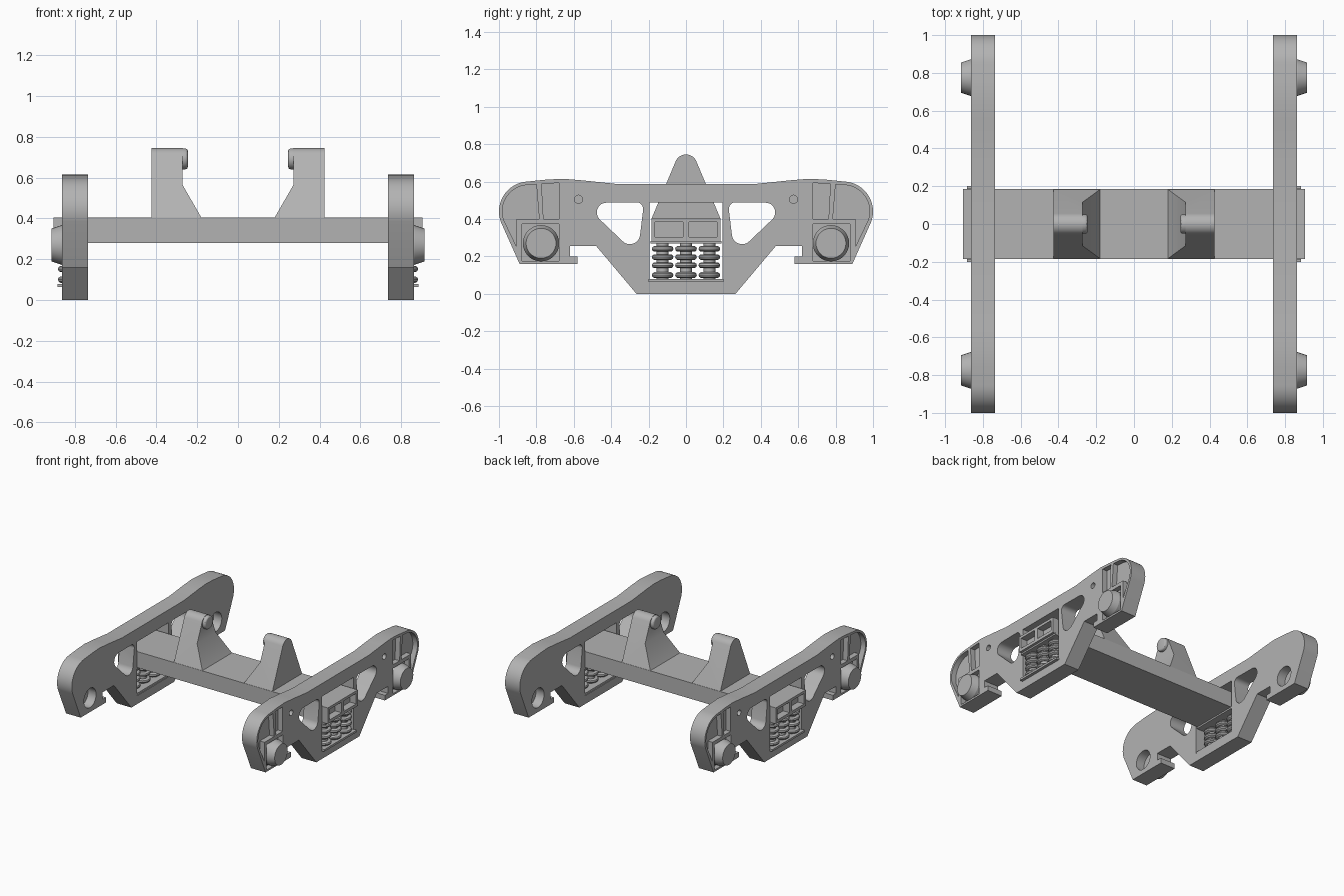
import bpy, bmesh, math
from mathutils import Vector, geometry

if "Cube" in bpy.data.objects:
    bpy.data.objects.remove(bpy.data.objects["Cube"], do_unlink=True)

steel = bpy.data.materials.new("cast grey")
steel.use_nodes = True
grey = (0.45, 0.45, 0.45, 1)
steel.diffuse_color = grey
steel.node_tree.nodes["Principled BSDF"].inputs["Base Color"].default_value = grey


def prism(bm, pts, a, b, axis="x"):
    """Extrude a (y, z) profile along x, or an (x, z) profile along y."""
    def place(p, t):
        return (t, p[0], p[1]) if axis == "x" else (p[0], t, p[1])
    face = bm.faces.new([bm.verts.new(place(p, a)) for p in pts])
    ext = bmesh.ops.extrude_face_region(bm, geom=[face])["geom"]
    step = Vector((b - a, 0, 0)) if axis == "x" else Vector((0, b - a, 0))
    bmesh.ops.translate(bm, verts=[v for v in ext if isinstance(v, bmesh.types.BMVert)], vec=step)


def rect(y0, y1, z0, z1):
    return [(y0, z0), (y1, z0), (y1, z1), (y0, z1)]


def arc(y, z, r, start=0, end=360, n=32):
    last = n if end - start == 360 else n - 1
    return [(y + r * math.cos(math.radians(start + (end - start) * i / last)),
             z + r * math.sin(math.radians(start + (end - start) * i / last))) for i in range(n)]


def hull(circles):
    pts = [Vector(p) for c in circles for p in arc(*c)]
    return [tuple(pts[i]) for i in geometry.convex_hull_2d(pts)]


def flip(pts):
    return [(-y, z) for y, z in reversed(pts)]


def make(name, bm):
    bmesh.ops.recalc_face_normals(bm, faces=bm.faces[:])
    mesh = bpy.data.meshes.new(name)
    bm.to_mesh(mesh)
    bm.free()
    mesh.materials.append(steel)
    ob = bpy.data.objects.new(name, mesh)
    bpy.context.collection.objects.link(ob)
    return ob


def finish(ob, cutters=(), mirror=True):
    """Apply cuts and left-right mirroring, then shade."""
    for op, cutter in cutters:
        mod = ob.modifiers.new("cut", "BOOLEAN")
        mod.operation, mod.object, mod.solver = op, cutter, "EXACT"
    if mirror:
        ob.modifiers.new("mirror", "MIRROR").use_mirror_merge = False
    bpy.context.view_layer.update()
    graph = bpy.context.evaluated_depsgraph_get()
    mesh = bpy.data.meshes.new_from_object(ob.evaluated_get(graph))
    ob.modifiers.clear()
    ob.data = mesh
    for _, cutter in cutters:
        bpy.data.objects.remove(cutter, do_unlink=True)
    bpy.ops.object.select_all(action="DESELECT")
    ob.select_set(True)
    bpy.context.view_layer.objects.active = ob
    bpy.ops.object.shade_smooth_by_angle(angle=math.radians(30))


INNER, OUTER = 0.735, 0.862
AXLE_Y, AXLE_Z = 0.775, 0.27

# Side frames: one cast profile, mirrored front to back
half = [(0.265, 0), (0.48, 0.255), (0.62, 0.255), (0.62, 0.2), (0.58, 0.2), (0.58, 0.16), (0.89, 0.16)]
half += arc(0.84, 0.44, 0.16, -20, 85, 18)
half += [(0.75, 0.61), (0.66, 0.615), (0.55, 0.606), (0.38, 0.588)]
bm = bmesh.new()
prism(bm, half + flip(half), INNER, OUTER)
frame = make("side_frames", bm)

# Openings, axle bores and outer pockets
end_pocket = [(0.905, 0.25)] + arc(0.84, 0.44, 0.142, -18, 85, 16) + [(0.8, 0.585), (0.785, 0.4), (0.905, 0.4)]
rib_pocket = [(0.68, 0.4), (0.762, 0.4), (0.772, 0.588), (0.68, 0.592)]
triangle = hull([(0.425, 0.435, 0.052), (0.265, 0.453, 0.036), (0.3, 0.32, 0.055)])
bm = bmesh.new()
prism(bm, rect(-0.195, 0.195, 0.065, 0.487), 0.6, 1)
for side in (lambda p: p, flip):
    prism(bm, side(triangle), 0.6, 1)
    prism(bm, side(end_pocket), OUTER - 0.04, 1)
    prism(bm, side(rib_pocket), OUTER - 0.04, 1)
    prism(bm, side(rect(0.678, 0.877, 0.174, 0.372)), OUTER - 0.04, 1)
    prism(bm, side(arc(0.575, 0.505, 0.022, n=20)), OUTER - 0.03, 1)
    prism(bm, side(arc(AXLE_Y, AXLE_Z, 0.075)), 0.6, INNER + 0.07)
finish(frame, [("DIFFERENCE", make("frame_cutter", bm))])

# Bearing caps at the axle ends
bm = bmesh.new()
for y in (-AXLE_Y, AXLE_Y):
    for r1, r2, x0, x1 in ((0.097, 0.097, 0.815, 0.865), (0.097, 0.08, 0.865, 0.915)):
        cap = bmesh.ops.create_cone(bm, cap_ends=True, segments=32, radius1=r1, radius2=r2, depth=x1 - x0)
        for v in cap["verts"]:
            v.co = ((x0 + x1) / 2 + v.co.z, y + v.co.x, AXLE_Z + v.co.y)
finish(make("bearing_caps", bm))

# Cross bolster with two pockets in each end
bm = bmesh.new()
prism(bm, rect(-0.185, 0.185, 0.28, 0.405), -0.905, 0.905)
bolster = make("bolster", bm)
bm = bmesh.new()
for y in (-0.09, 0.09):
    for x in (-0.92, 0.85):
        prism(bm, rect(y - 0.075, y + 0.075, 0.303, 0.385), x, x + 0.07)
finish(bolster, [("DIFFERENCE", make("bolster_cutter", bm))], mirror=False)

# Tapered uprights: side taper intersected with front outline
bm = bmesh.new()
prism(bm, [(-0.185, 0.4), (0.185, 0.4)] + arc(0, 0.685, 0.06, 23, 157, 16), 0.1, 0.425)
upright = make("uprights", bm)
bm = bmesh.new()
prism(bm, [(0.177, 0.4), (0.5, 0.4), (0.5, 0.8), (0.272, 0.8), (0.272, 0.565)], -0.3, 0.3, "y")
finish(upright, [("INTERSECT", make("upright_outline", bm))])

# Rounded knobs on the inner faces of the uprights
bm = bmesh.new()
prism(bm, arc(0, 0.692, 0.051), 0.246, 0.3)
knob = make("upright_knobs", bm)
bev = knob.modifiers.new("round", "BEVEL")
bev.width, bev.segments = 0.012, 3
finish(knob)

# Spring seats above and below the coils
bm = bmesh.new()
prism(bm, rect(-0.2, 0.2, 0.064, 0.08), 0.74, 0.885)
prism(bm, rect(-0.19, 0.19, 0.268, 0.282), 0.74, 0.885)
finish(make("spring_seats", bm))

# Springs: stacked coils around a core
bm = bmesh.new()
SPRING_X, N, M = 0.825, 28, 10
for y in (-0.125, 0, 0.125):
    prism_core = bmesh.ops.create_cone(bm, cap_ends=True, segments=20, radius1=0.032, radius2=0.032, depth=0.2)
    bmesh.ops.translate(bm, verts=prism_core["verts"], vec=(SPRING_X, y, 0.175))
    for z in (0.1, 0.152, 0.196, 0.24):
        rings = []
        for i in range(N):
            a = 2 * math.pi * i / N
            ring = []
            for j in range(M):
                b = 2 * math.pi * j / M
                r = 0.04 + 0.018 * math.cos(b)
                ring.append(bm.verts.new((SPRING_X + r * math.cos(a), y + r * math.sin(a),
                                          z + 0.016 * math.sin(b))))
            rings.append(ring)
        for i in range(N):
            p, q = rings[i], rings[(i + 1) % N]
            for j in range(M):
                k = (j + 1) % M
                bm.faces.new((p[j], q[j], q[k], p[k]))
finish(make("springs", bm))
